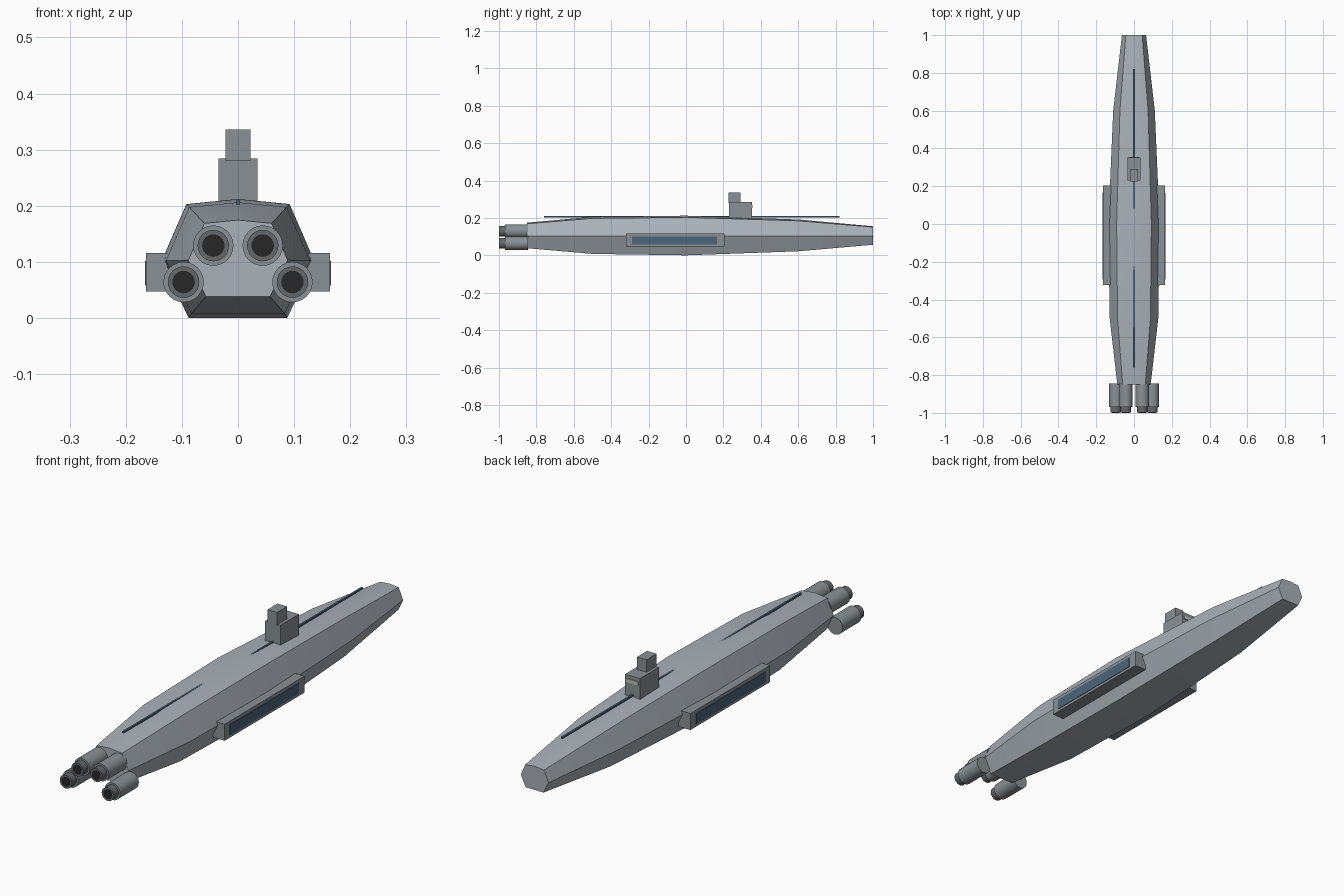
import bpy, bmesh, math

if "Cube" in bpy.data.objects:
    bpy.data.objects.remove(bpy.data.objects["Cube"])


def material(name, r, g, b):
    m = bpy.data.materials.new(name)
    m.diffuse_color = (r, g, b, 1)
    m.use_nodes = True
    m.node_tree.nodes["Principled BSDF"].inputs["Base Color"].default_value = m.diffuse_color
    return m


HULL = material("hull_grey", 0.40, 0.44, 0.48)
TRIM = material("trim_grey", 0.25, 0.28, 0.30)
GLASS = material("dark_blue", 0.07, 0.13, 0.19)
NOZZLE = material("nozzle_grey", 0.13, 0.14, 0.15)
BLACK = material("black", 0.02, 0.02, 0.02)
PALE = material("pale_window", 0.55, 0.55, 0.50)


def box(name, x, y, z, mat):
    bpy.ops.mesh.primitive_cube_add(size=1, location=[sum(r) / 2 for r in (x, y, z)])
    ob = bpy.context.object
    ob.name = name
    ob.scale = [r[1] - r[0] for r in (x, y, z)]
    bpy.ops.object.transform_apply(location=False, rotation=False)
    ob.data.materials.append(mat)
    return ob


def tube(name, x, z, y0, y1, radius, mat):
    bpy.ops.mesh.primitive_cylinder_add(vertices=24, radius=radius, depth=y1 - y0,
                                        location=(x, (y0 + y1) / 2, z),
                                        rotation=(math.pi / 2, 0, 0))
    ob = bpy.context.object
    ob.name = name
    ob.data.materials.append(mat)
    bpy.ops.object.shade_smooth_by_angle(angle=math.radians(30))


# Hull: one seven-sided section, scaled about its waterline and lofted
MID = 0.105
section = [(-0.088, -0.103), (0.088, -0.103), (0.136, -0.003), (0.092, 0.098),
           (0, 0.107), (-0.092, 0.098), (-0.136, -0.003)]
stations = [(-0.85, 0.65), (-0.5, 0.945), (0, 1.0), (0.6, 0.81), (1.0, 0.47)]
bm = bmesh.new()
rings = [[bm.verts.new((x * s, y, MID + z * s)) for x, z in section] for y, s in stations]
for a, b in zip(rings, rings[1:]):
    for i in range(len(section)):
        j = (i + 1) % len(section)
        bm.faces.new((a[i], a[j], b[j], b[i]))
bm.faces.new(rings[0])
bm.faces.new(rings[-1])
bmesh.ops.recalc_face_normals(bm, faces=bm.faces)
# drop the keel onto the ground plane
for v in rings[2][:2]:
    v.co.z = 0
mesh = bpy.data.meshes.new("hull")
bm.to_mesh(mesh)
bm.free()
hull = bpy.data.objects.new("hull", mesh)
bpy.context.collection.objects.link(hull)
mesh.materials.append(HULL)
bpy.context.view_layer.objects.active = hull
hull.select_set(True)
bpy.ops.object.shade_smooth_by_angle(angle=math.radians(30))

# Spine strip, partly sunk into the hull ridge
box("spine_strip", (-0.004, 0.004), (-0.76, 0.82), (0.202, 0.209), GLASS)

# Bridge tower
box("tower_base", (-0.035, 0.035), (0.23, 0.353), (0.19, 0.284), TRIM)
box("tower_top", (-0.022, 0.022), (0.226, 0.292), (0.28, 0.336), TRIM)
box("bridge_window", (-0.028, 0.028), (0.34, 0.356), (0.254, 0.269), PALE)

# Side bays and engines, both sides
for side, s in (("left", -1), ("right", 1)):
    box(side + "_bay", sorted((s * 0.11, s * 0.164)), (-0.322, 0.205), (0.047, 0.116), TRIM)
    box(side + "_bay_opening", sorted((s * 0.15, s * 0.166)), (-0.29, 0.167), (0.058, 0.102), GLASS)
    for level, x, z in (("upper", 0.044, 0.129), ("lower", 0.097, 0.064)):
        name = f"{side}_{level}_engine"
        tube(name, s * x, z, -0.968, -0.845, 0.036, TRIM)
        tube(name + "_nozzle", s * x, z, -0.999, -0.95, 0.028, NOZZLE)
        tube(name + "_exhaust", s * x, z, -1.0, -0.98, 0.020, BLACK)
